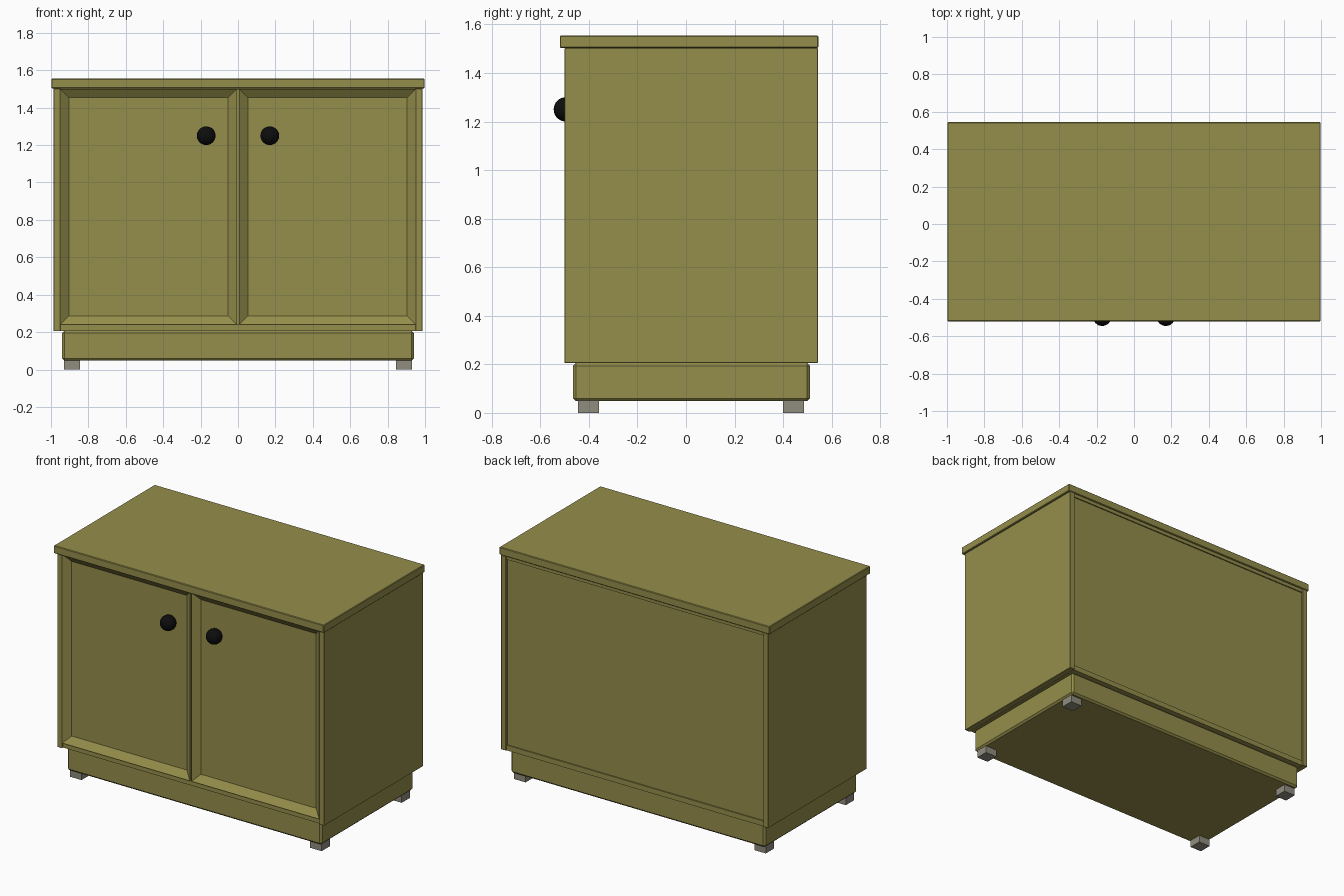
import bpy
import bmesh
from mathutils import Vector

cube = bpy.data.objects.get("Cube")
if cube:
    bpy.data.objects.remove(cube, do_unlink=True)


def material(name, rgb):
    mat = bpy.data.materials.new(name)
    mat.use_nodes = True
    colour = (*rgb, 1)
    mat.diffuse_color = colour
    mat.node_tree.nodes["Principled BSDF"].inputs["Base Color"].default_value = colour
    return mat


olive = material("olive paint", (0.30, 0.27, 0.07))
grey = material("warm grey", (0.28, 0.265, 0.21))
black = material("black", (0.004, 0.004, 0.004))


def add_object(name, bm, mat):
    mesh = bpy.data.meshes.new(name)
    bm.to_mesh(mesh)
    bm.free()
    mesh.materials.append(mat)
    obj = bpy.data.objects.new(name, mesh)
    bpy.context.collection.objects.link(obj)
    return obj


def box_mesh(low, high):
    low, high = Vector(low), Vector(high)
    bm = bmesh.new()
    bmesh.ops.create_cube(bm, size=1)
    bmesh.ops.scale(bm, vec=high - low, verts=bm.verts)
    bmesh.ops.translate(bm, vec=(low + high) / 2, verts=bm.verts)
    return bm


def box(name, low, high, mat=olive, chamfer=0):
    obj = add_object(name, box_mesh(low, high), mat)
    if chamfer:
        bevel = obj.modifiers.new("chamfer", "BEVEL")
        bevel.width = chamfer
        bevel.segments = 1
    return obj


def door(name, x0, x1):
    # Box with a sunken centre panel in its front face
    bm = box_mesh((x0, -0.5, 0.24), (x1, -0.45, 1.5))
    front = min(bm.faces, key=lambda f: f.calc_center_median().y)
    bmesh.ops.inset_individual(bm, faces=[front], thickness=0.066)
    bmesh.ops.translate(bm, vec=(0, 0.035, 0), verts=front.verts)
    return add_object(name, bm, olive)


def knob(name, x):
    bm = bmesh.new()
    bmesh.ops.create_uvsphere(bm, u_segments=32, v_segments=16, radius=0.05)
    bmesh.ops.translate(bm, vec=(x, -0.495, 1.25), verts=bm.verts)
    for face in bm.faces:
        face.smooth = True
    return add_object(name, bm, black)


# Carcass, bottom board, worktop and plinth
box("carcass", (-0.95, -0.45, 0.22), (0.95, 0.528, 1.5))
box("bottom_board", (-0.95, -0.488, 0.205), (0.95, 0.536, 0.24))
box("top_rail", (-0.95, 0.5, 1.48), (0.95, 0.536, 1.503))
box("worktop", (-0.998, -0.52, 1.503), (0.998, 0.545, 1.555), chamfer=0.004)
box("plinth", (-0.94, -0.465, 0.048), (0.94, 0.51, 0.206), chamfer=0.012)

# Sides, doors, knobs and feet, repeated on both sides
for side, s in (("left", 1), ("right", -1)):
    xs = sorted((s * 0.95, s * 0.987))
    box(f"{side}_side_panel", (xs[0], -0.5, 0.205), (xs[1], 0.543, 1.503), chamfer=0.002)
    door(f"{side}_door", *sorted((s * 0.006, s * 0.95)))
    knob(f"{side}_knob", s * 0.17)
    xs = sorted((s * 0.845, s * 0.93))
    for end, y in (("front", -0.445), ("back", 0.4)):
        box(f"{end}_{side}_foot", (xs[0], y, 0), (xs[1], y + 0.086, 0.055), grey)
